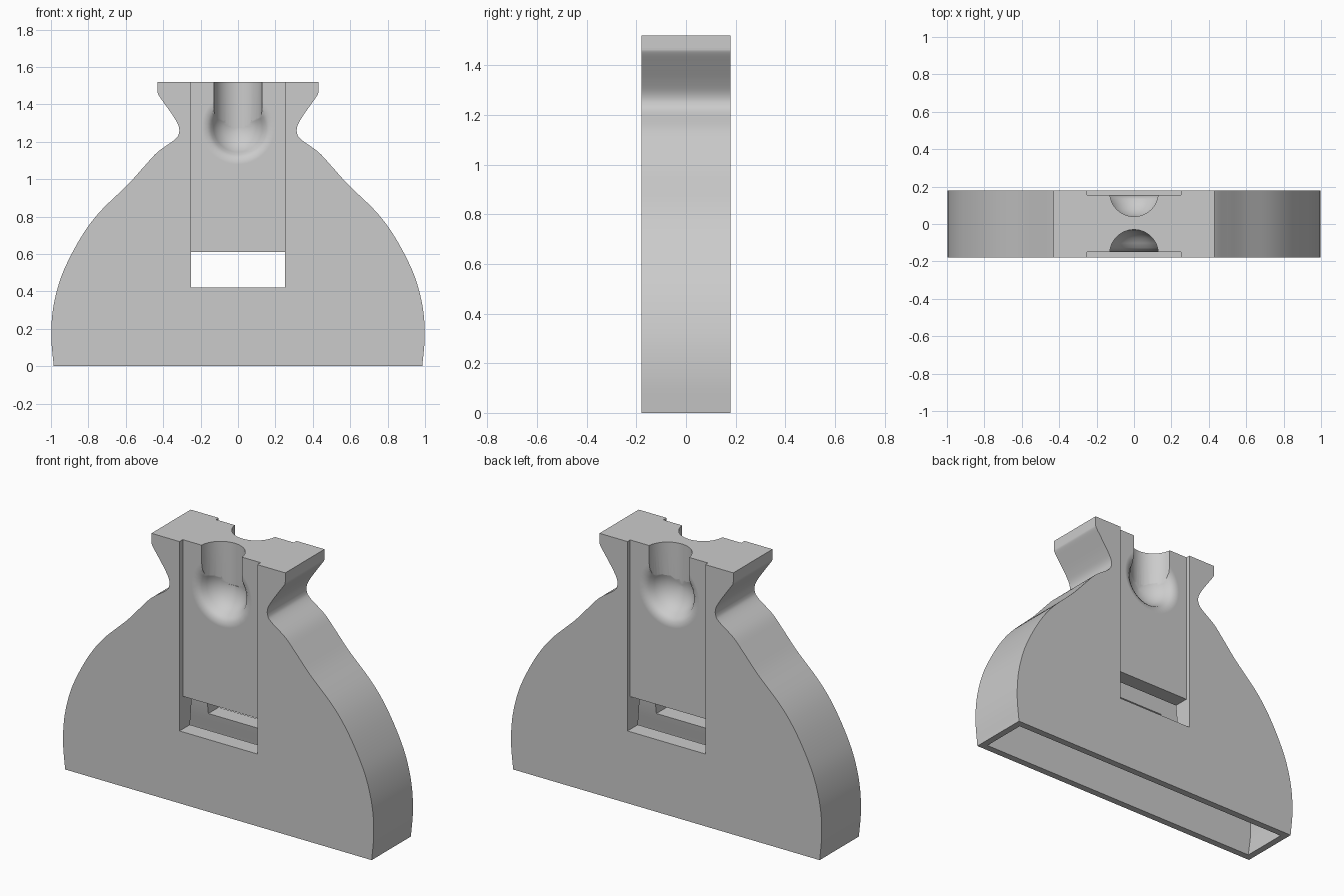
import bpy, bmesh, math
from mathutils import Vector, Matrix

cube = bpy.data.objects.get("Cube")
if cube:
    bpy.data.objects.remove(cube)

grey = bpy.data.materials.new("plain_grey")
grey.use_nodes = True
COLOR = (0.6, 0.6, 0.6, 1)
grey.diffuse_color = COLOR
grey.node_tree.nodes["Principled BSDF"].inputs["Base Color"].default_value = COLOR


def finish(name, bm):
    bmesh.ops.recalc_face_normals(bm, faces=bm.faces)
    mesh = bpy.data.meshes.new(name)
    bm.to_mesh(mesh)
    bm.free()
    mesh.materials.append(grey)
    obj = bpy.data.objects.new(name, mesh)
    bpy.context.collection.objects.link(obj)
    return obj


def loft(name, rings):
    """Skin closed rings of points and cap both ends."""
    bm = bmesh.new()
    loops = [[bm.verts.new(p) for p in ring] for ring in rings]
    n = len(loops[0])
    for a, b in zip(loops, loops[1:]):
        for i in range(n):
            j = (i + 1) % n
            bm.faces.new((a[i], a[j], b[j], b[i]))
    bm.faces.new(loops[0])
    bm.faces.new(loops[-1])
    return finish(name, bm)


def smooth(points, steps=6):
    """Catmull-Rom curve through the points."""
    pts = [Vector(p) for p in points]
    pts = [pts[0] * 2 - pts[1]] + pts + [pts[-1] * 2 - pts[-2]]
    out = []
    for a, b, c, d in zip(pts, pts[1:], pts[2:], pts[3:]):
        for k in range(steps):
            t = k / steps
            out.append(0.5 * (2 * b + (c - a) * t + (2 * a - 5 * b + 4 * c - d) * t ** 2
                              + (3 * b - a - 3 * c + d) * t ** 3))
    return out + [pts[-2]]


def box(name, x, y0, y1, z0, z1):
    return loft(name, [[(-x, y, z0), (x, y, z0), (x, y, z1), (-x, y, z1)] for y in (y0, y1)])


def circle(r, n=48):
    return [(r * math.cos(i * math.tau / n), r * math.sin(i * math.tau / n)) for i in range(n)]


def cut(body, cutter):
    mod = body.modifiers.new("cut", "BOOLEAN")
    mod.operation = "DIFFERENCE"
    mod.solver = "EXACT"
    mod.object = cutter
    bpy.context.view_layer.objects.active = body
    bpy.ops.object.modifier_apply(modifier=mod.name)
    bpy.data.objects.remove(cutter)


# Bell-shaped body with a pinched neck and flared top
TOP, HALF = 1.52, 0.18
side = smooth([(0.985, 0), (0.998, 0.15), (0.99, 0.3), (0.955, 0.45), (0.9, 0.58),
               (0.82, 0.72), (0.73, 0.835), (0.59, 0.97), (0.5, 1.07), (0.43, 1.145),
               (0.34, 1.21), (0.316, 1.245), (0.318, 1.285), (0.345, 1.335),
               (0.39, 1.4), (0.425, 1.45), (0.43, 1.47)])
side.append(Vector((0.43, TOP)))
outline = [(p.x, p.y) for p in side] + [(-p.x, p.y) for p in reversed(side)]
body = loft("bell_body", [[(x, y, z) for x, z in outline] for y in (-HALF, HALF)])

# Tapering hollow, open at the bottom
hollow = smooth([(0.945, 0.14, -0.01), (0.955, 0.13, 0.15), (0.925, 0.108, 0.3),
                 (0.87, 0.082, 0.44), (0.75, 0.064, 0.61), (0.6, 0.045, 0.76),
                 (0.48, 0.015, 0.88)], 4)
cut(body, loft("hollow", [[(-x, -y, z), (x, -y, z), (x, y, z), (-x, y, z)] for x, y, z in hollow]))

# Through window below the front and back channels
cut(body, box("window", 0.25, -0.3, 0.3, 0.42, 0.61))

# Channels, round grooves and flared groove ends on both faces
bowl = [(0.21, -0.02), (0.195, 0), (0.165, 0.007), (0.145, 0.023), (0.13, 0.048),
        (0.112, 0.075), (0.08, 0.1), (0.04, 0.114), (0.005, 0.118)]
for s, plane, axis in ((-1, 0.15, 0.16), (1, 0.155, 0.17)):
    cut(body, box("channel", 0.25, s * plane, s * 0.3, 0.42, TOP + 0.1))
    cut(body, loft("groove", [[(x, s * axis + y, z) for x, y in circle(0.13)]
                              for z in (1.275, TOP + 0.1)]))
    cut(body, loft("groove_end", [[(x, s * (plane - d), 1.275 + z) for x, z in circle(r)]
                                  for r, d in bowl]))

# Smooth curved walls, crisp edges
bpy.ops.object.select_all(action="DESELECT")
body.select_set(True)
bpy.context.view_layer.objects.active = body
bpy.ops.object.shade_smooth_by_angle(angle=math.radians(32))
weighted = body.modifiers.new("weighted_normals", "WEIGHTED_NORMAL")
weighted.keep_sharp = True
